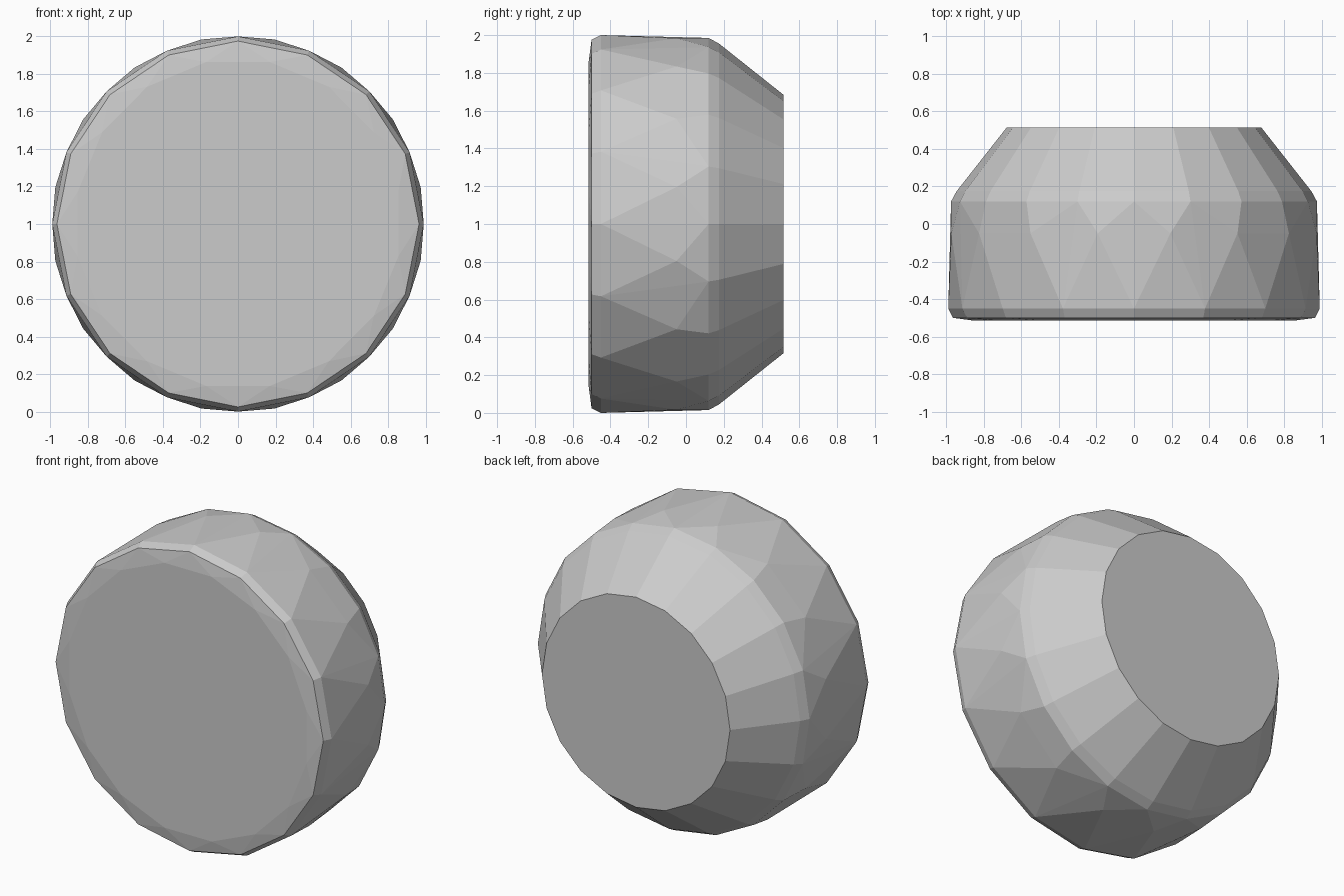
import bpy
import bmesh
from math import cos, sin, tau, radians

cube = bpy.data.objects.get("Cube")
if cube:
    bpy.data.objects.remove(cube, do_unlink=True)

# One plain grey colour
GREY = (0.6, 0.6, 0.6, 1.0)
grey = bpy.data.materials.new("plain_grey")
grey.use_nodes = True
grey.diffuse_color = GREY
bsdf = grey.node_tree.nodes["Principled BSDF"]
bsdf.inputs["Base Color"].default_value = GREY
bsdf.inputs["Roughness"].default_value = 0.7

# Rings along y: position, radius, number of sides, twist in steps
RINGS = [
    (-0.515, 0.88, 16, 0.5),    # flat front
    (-0.50, 0.975, 16, 0),      # front edge
    (-0.45, 1.0, 16, 0),        # rounded rim
    (-0.05, 1.003, 16, 0.5),    # belly
    (0.12, 0.985, 20, 0),       # shoulder
    (0.175, 0.955, 20, 0),      # start of the taper
    (0.515, 0.685, 20, 0),      # flat back
]


def add_ring(bm, y, radius, sides, twist):
    for i in range(sides):
        a = tau * (i + twist) / sides
        bm.verts.new((0.99 * radius * cos(a), y, 1 + radius * sin(a)))


# Faceted convex drum wrapped around the rings
bm = bmesh.new()
for ring in RINGS:
    add_ring(bm, *ring)
bmesh.ops.convex_hull(bm, input=bm.verts[:])
bmesh.ops.dissolve_limit(bm, angle_limit=radians(0.5),
                         verts=bm.verts[:], edges=bm.edges[:])
bmesh.ops.recalc_face_normals(bm, faces=bm.faces[:])

mesh = bpy.data.meshes.new("tapered_drum")
bm.to_mesh(mesh)
bm.free()
mesh.materials.append(grey)
drum = bpy.data.objects.new("tapered_drum", mesh)
bpy.context.collection.objects.link(drum)
